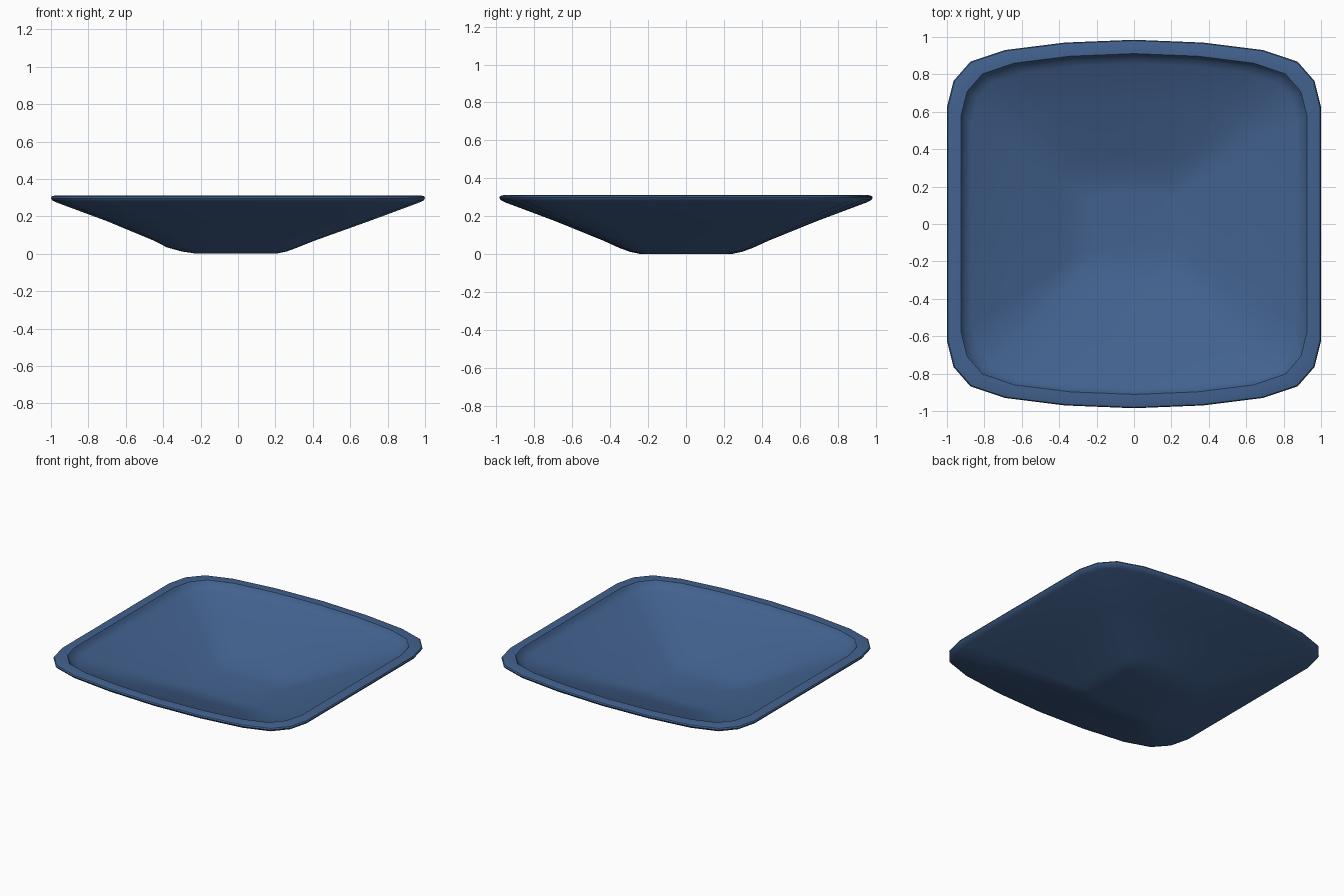
import bpy, bmesh, math

if "Cube" in bpy.data.objects:
    bpy.data.objects.remove(bpy.data.objects["Cube"])

# Rounded-square outline: one quarter, mirrored to a full loop
quarter = [(1.0, 0.625), (0.965, 0.765), (0.875, 0.868), (0.69, 0.93), (0.37, 0.97)]
top = [(0.0, 0.985)]
half = quarter + top + [(-x, y) for x, y in reversed(quarter)]
outline = half + [(-x, -y) for x, y in half]

# Dish profile from underside centre, round the rim, to the inner floor:
# (x scale, y scale, x shift, z)
profile = [
    (0.21, 0.24, -0.01, 0.0),
    (0.28, 0.30, -0.02, 0.012),
    (0.35, 0.36, -0.03, 0.034),
    (0.43, 0.44, -0.02, 0.07),
    (0.70, 0.70, 0.0, 0.174),
    (0.965, 0.965, 0.0, 0.272),
    (0.993, 0.993, 0.0, 0.285),
    (1.0, 1.0, 0.0, 0.298),
    (0.995, 0.995, 0.0, 0.307),
    (0.975, 0.975, 0.0, 0.312),
    (0.925, 0.925, 0.0, 0.312),
    (0.915, 0.915, 0.0, 0.298),
    (0.905, 0.905, 0.0, 0.282),
    (0.87, 0.87, 0.0, 0.262),
    (0.65, 0.65, 0.0, 0.178),
    (0.38, 0.37, -0.02, 0.075),
    (0.31, 0.29, -0.025, 0.050),
    (0.25, 0.22, -0.02, 0.035),
    (0.20, 0.17, -0.01, 0.03),
]

bm = bmesh.new()
loops = [[bm.verts.new((x * sx + dx, y * sy, z)) for x, y in outline]
         for sx, sy, dx, z in profile]
n = len(outline)
for a, b in zip(loops, loops[1:]):
    for i in range(n):
        j = (i + 1) % n
        bm.faces.new((a[i], a[j], b[j], b[i]))
# Underside and floor caps
bm.faces.new(list(reversed(loops[0])))
bm.faces.new(loops[-1])
bmesh.ops.recalc_face_normals(bm, faces=bm.faces)

mesh = bpy.data.meshes.new("square_dish")
bm.to_mesh(mesh)
bm.free()
dish = bpy.data.objects.new("square_dish", mesh)
bpy.context.collection.objects.link(dish)

# Blue glaze
blue = bpy.data.materials.new("slate_blue")
blue.diffuse_color = (0.055, 0.122, 0.275, 1)
blue.use_nodes = True
blue.node_tree.nodes["Principled BSDF"].inputs["Base Color"].default_value = blue.diffuse_color
mesh.materials.append(blue)

bpy.context.view_layer.objects.active = dish
dish.select_set(True)
bpy.ops.object.shade_smooth_by_angle(angle=math.radians(40))
